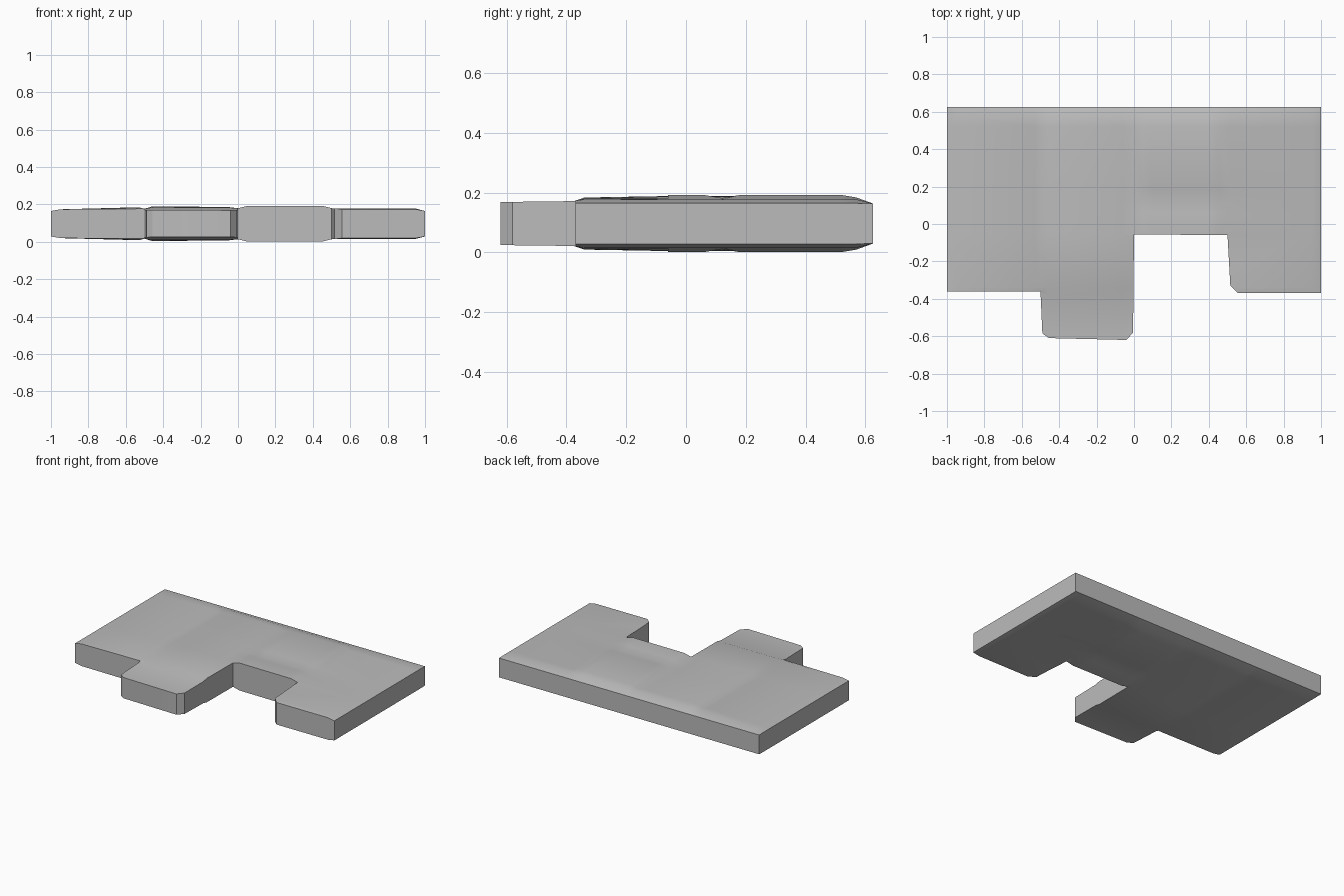
import bpy, bmesh
from mathutils import Vector

old = bpy.data.objects.get("Cube")
if old:
    bpy.data.objects.remove(old, do_unlink=True)

MID = 0.0965  # mid height of the slab

# Plan outline, counter-clockwise
OUTLINE = [(-1, .625), (-1, -.36), (-.5, -.36), (-.49, -.585), (-.455, -.61),
           (-.04, -.62), (-.005, -.58), (0, -.055), (.5, -.06), (.515, -.33),
           (.555, -.37), (1, -.37), (1, .625)]

# Half thickness across the width and along the depth
ACROSS = [(-1, .068), (-.95, .077), (-.53, .088), (-.5, .08), (-.46, .092),
          (-.06, .09), (0, .083), (.05, .0955), (.45, .0955), (.51, .081),
          (.95, .081), (1, .068)]
ALONG = [(-.62, .072), (-.375, .075), (-.34, .087), (-.06, .0955),
         (.52, .0955), (.57, .087), (.625, .067)]
GROOVE = [(.06, 0), (.12, .01), (.18, 0)]


def lerp(points, t):
    """Piecewise linear lookup, held constant past the ends."""
    if t <= points[0][0]:
        return points[0][1]
    for (a, p), (b, q) in zip(points, points[1:]):
        if t <= b:
            return p + (q - p) * (t - a) / (b - a)
    return points[-1][1]


def half_thickness(x, y):
    h = min(lerp(ACROSS, x), lerp(ALONG, y))
    if .04 < x < .46:
        h -= lerp(GROOVE, y)
    return h


# Plan face, sliced along every profile break
bm = bmesh.new()
bm.faces.new([bm.verts.new((x, y, 0)) for x, y in OUTLINE])
cuts = [((x, 0, 0), (1, 0, 0)) for x, _ in ACROSS[1:-1]]
cuts += [((x, 0, 0), (1, 0, 0)) for x in (.1, .4)]
cuts += [((0, y, 0), (0, 1, 0)) for y, _ in ALONG[1:-1] + GROOVE]
for point, normal in cuts:
    bmesh.ops.bisect_plane(bm, geom=bm.verts[:] + bm.edges[:] + bm.faces[:],
                           plane_co=point, plane_no=normal, dist=1e-5)

# Extrude into a slab and shape both skins
bmesh.ops.recalc_face_normals(bm, faces=bm.faces[:])
lower = bm.verts[:]
result = bmesh.ops.extrude_face_region(bm, geom=bm.faces[:], use_keep_orig=True)
upper = [v for v in result["geom"] if isinstance(v, bmesh.types.BMVert)]
for verts, sign in ((lower, -1), (upper, 1)):
    for v in verts:
        v.co.z = MID + sign * half_thickness(v.co.x, v.co.y)
bmesh.ops.recalc_face_normals(bm, faces=bm.faces[:])

mesh = bpy.data.meshes.new("notched_slab")
bm.to_mesh(mesh)
bm.free()
slab = bpy.data.objects.new("notched_slab", mesh)
bpy.context.collection.objects.link(slab)

# Single grey material
grey = bpy.data.materials.new("plain_grey")
grey.use_nodes = True
colour = (.5, .5, .5, 1)
grey.diffuse_color = colour
grey.node_tree.nodes["Principled BSDF"].inputs["Base Color"].default_value = colour
mesh.materials.append(grey)

bpy.ops.object.select_all(action='DESELECT')
slab.select_set(True)
bpy.context.view_layer.objects.active = slab
bpy.ops.object.shade_smooth_by_angle(angle=.6)
